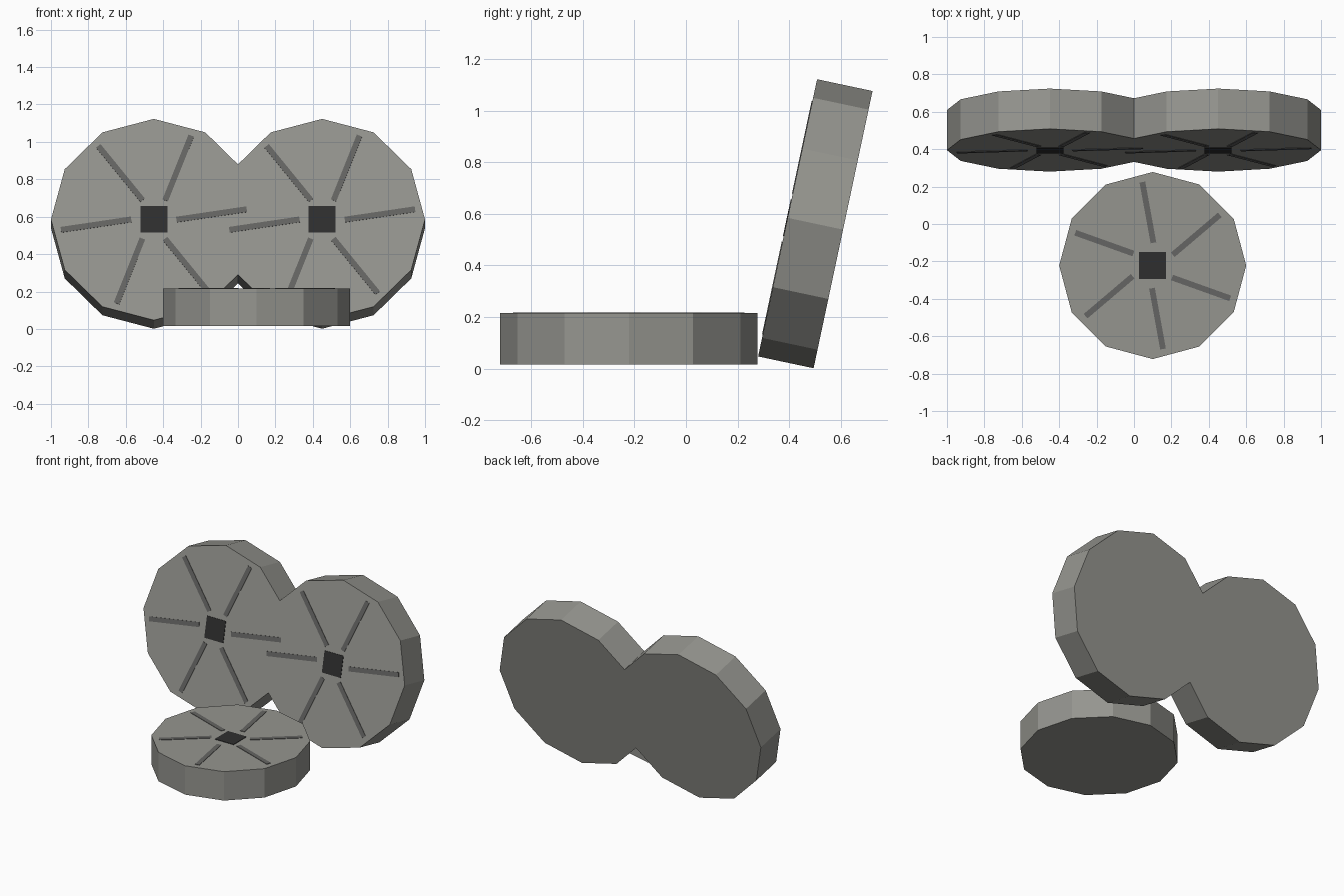
import bpy, math
from mathutils import Matrix, Vector

if "Cube" in bpy.data.objects:
    bpy.data.objects.remove(bpy.data.objects["Cube"])


def material(name, rgb):
    m = bpy.data.materials.new(name)
    m.diffuse_color = (*rgb, 1)
    m.use_nodes = True
    m.node_tree.nodes["Principled BSDF"].inputs["Base Color"].default_value = m.diffuse_color
    return m


STONE = material("grey stone", (0.30, 0.30, 0.275))
GROOVE = material("dark grey groove", (0.13, 0.13, 0.125))
HOLE = material("black eye", (0.028, 0.028, 0.028))
LIFT = 0.003  # how far the painted details stand off the stone


def place(obj, name, matrix, mat):
    obj.name = name
    obj.matrix_world = matrix
    obj.data.materials.append(mat)


def plate(name, size_x, size_y, matrix, mat):
    bpy.ops.mesh.primitive_cube_add(size=1)
    obj = bpy.context.object
    obj.data.transform(Matrix.Diagonal((size_x, size_y, 2 * LIFT, 1)))
    place(obj, name, matrix, mat)


def millstone(name, centre, radius, thick, tilt, first, skew):
    frame = Matrix.Translation(centre) @ Matrix.Rotation(tilt, 4, 'X')
    # twelve-sided stone disc
    bpy.ops.mesh.primitive_cylinder_add(vertices=12, radius=radius, depth=thick)
    place(bpy.context.object, name, frame, STONE)
    face = frame @ Matrix.Translation((0, 0, thick / 2))
    # square eye in the middle
    plate(name + "_eye", 0.144, 0.144, face, HOLE)
    # six skewed grooves around the eye
    inner, outer = 0.12, radius - 0.05
    for i in range(6):
        a = math.radians(first + 60 * i)
        pos = Vector((math.cos(a + 0.09), math.sin(a + 0.09), 0)) * (inner + outer) / 2
        m = face @ Matrix.Translation(pos) @ Matrix.Rotation(a + skew, 4, 'Z')
        plate(f"{name}_groove_{i + 1}", outer - inner, 0.031, m, GROOVE)


# two leaning stones and one lying flat in front
for side, x in (("left", -0.45), ("right", 0.45)):
    millstone(side + "_leaning_stone", (x, 0.502, 0.562), 0.55, 0.22,
              math.radians(78), 0, 0.15)
millstone("flat_stone", (0.1, -0.222, 0.115), 0.5, 0.2, 0, 30, 0.18)
